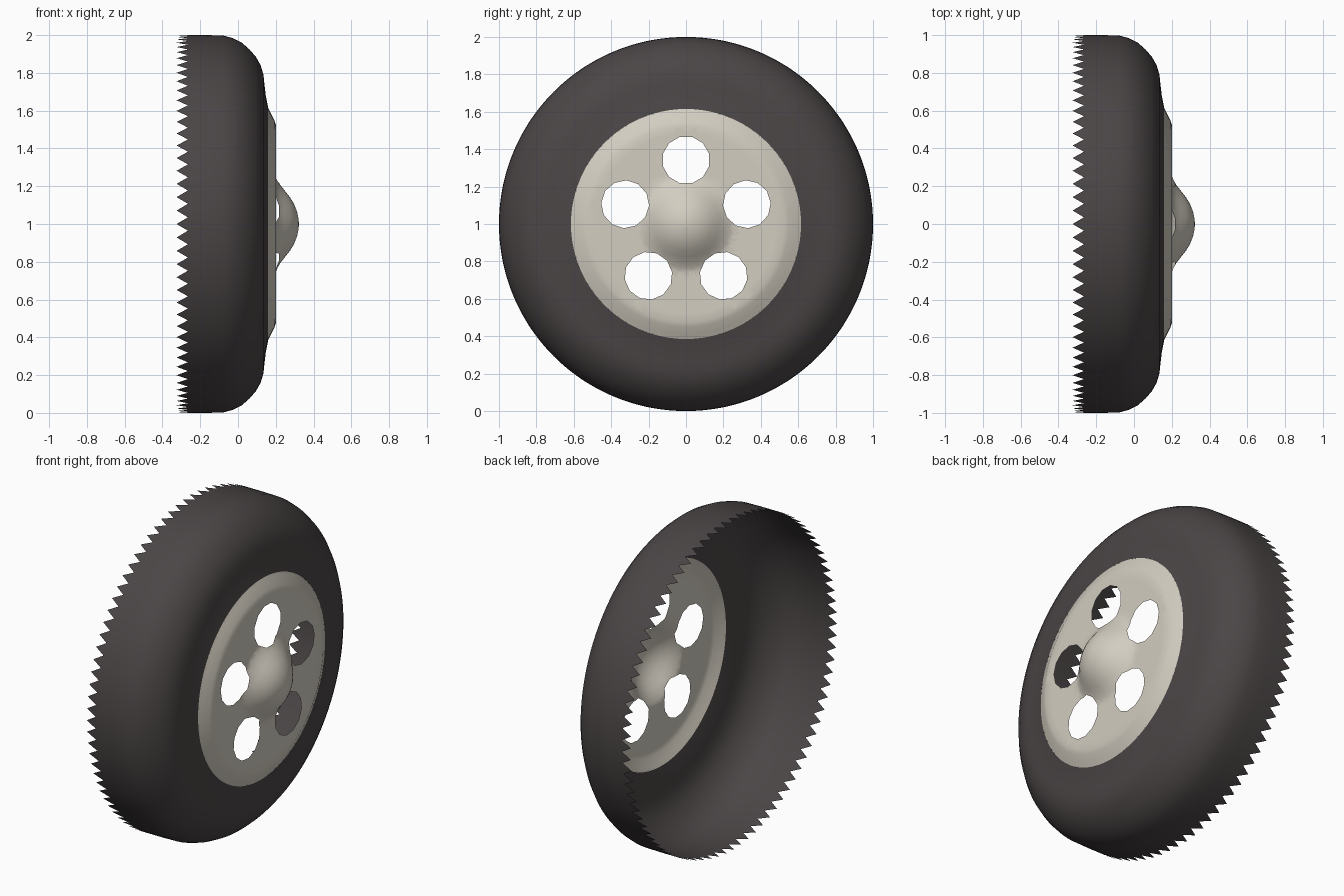
import bpy, bmesh
from math import sin, cos, pi, tau
from mathutils import Vector

if "Cube" in bpy.data.objects:
    bpy.data.objects.remove(bpy.data.objects["Cube"], do_unlink=True)

AXLE_HEIGHT = 1.0
TEETH = 88


def material(name, colour):
    mat = bpy.data.materials.new(name)
    mat.use_nodes = True
    mat.diffuse_color = (*colour, 1)
    mat.node_tree.nodes["Principled BSDF"].inputs["Base Color"].default_value = (*colour, 1)
    return mat


def lathe(profile, segments, edge_x=None):
    """Turn (x, radius) points, listed back to front, around the x axis."""
    bm = bmesh.new()
    rings = []
    for i, (x, r) in enumerate(profile):
        ring = []
        for j in range(segments):
            a = tau * j / segments
            px = edge_x[j % 2] if edge_x and i == 0 else x
            ring.append(bm.verts.new((px, r * cos(a), r * sin(a))))
        rings.append(ring)
    for low, high in zip(rings, rings[1:]):
        for j in range(segments):
            k = (j + 1) % segments
            bm.faces.new((low[j], low[k], high[k], high[j]))
    return bm


def finish(bm, name, mat):
    mesh = bpy.data.meshes.new(name)
    for face in bm.faces:
        face.smooth = True
    bm.to_mesh(mesh)
    bm.free()
    mesh.materials.append(mat)
    obj = bpy.data.objects.new(name, mesh)
    obj.location.z = AXLE_HEIGHT
    bpy.context.collection.objects.link(obj)
    return obj


def cut_hole(bm, angle, distance, radius, sides):
    """Cut a many-sided opening parallel to the axle."""
    centre = Vector((0, distance * cos(angle), distance * sin(angle)))

    def offset(point):
        return Vector((0, point.y, point.z)) - centre

    normals = [Vector((0, cos(angle + tau * k / sides), sin(angle + tau * k / sides)))
               for k in range(sides)]
    inset = radius * cos(pi / sides)
    for n in normals:
        near = [f for f in bm.faces if offset(f.calc_center_median()).length < radius * 1.4]
        geom = set(near)
        for f in near:
            geom.update(f.edges)
            geom.update(f.verts)
        bmesh.ops.bisect_plane(bm, geom=list(geom), dist=1e-6,
                               plane_co=centre + n * inset, plane_no=n)
    inside = [f for f in bm.faces
              if all(offset(f.calc_center_median()).dot(n) < inset for n in normals)]
    bmesh.ops.delete(bm, geom=inside, context='FACES')


rubber = material("dark rubber", (0.07, 0.06, 0.061))
cream = material("cream metal", (0.65, 0.61, 0.53))

# Tyre: open shell with a ragged back edge
tyre_profile = [(-0.3, 1), (-0.26, 1), (-0.17, 1), (-0.08, 0.998), (-0.03, 0.985),
                (0.02, 0.96), (0.06, 0.925), (0.095, 0.885), (0.12, 0.84),
                (0.135, 0.79), (0.14, 0.74), (0.147, 0.68), (0.16, 0.615)]
finish(lathe(tyre_profile, TEETH * 2, edge_x=(-0.325, -0.265)), "tyre", rubber)

# Wheel disc with domed hub and five round openings
disc_profile = [(0.16, 0.615), (0.172, 0.59), (0.192, 0.55), (0.2, 0.525), (0.2, 0.48),
                (0.2, 0.42), (0.2, 0.36), (0.2, 0.3), (0.2, 0.255), (0.208, 0.235),
                (0.224, 0.207), (0.248, 0.176), (0.275, 0.142), (0.297, 0.105),
                (0.313, 0.065), (0.32, 0.03), (0.323, 0)]
disc = lathe(disc_profile, 96)
bmesh.ops.remove_doubles(disc, verts=disc.verts[:], dist=1e-5)
for i in range(5):
    cut_hole(disc, pi / 2 + tau * i / 5, 0.342, 0.128, 12)
finish(disc, "wheel_disc", cream)
